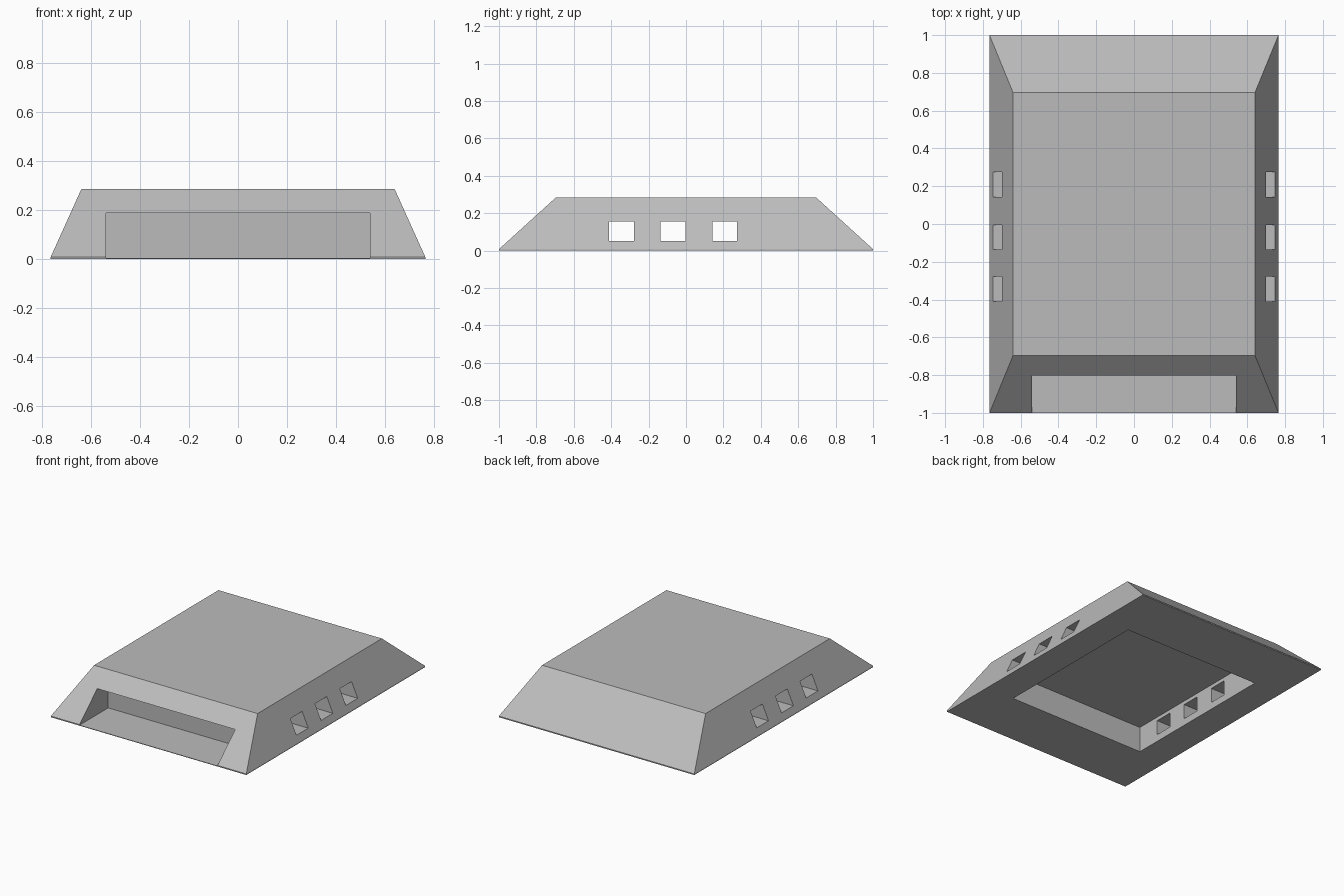
import bpy
import bmesh

if "Cube" in bpy.data.objects:
    bpy.data.objects.remove(bpy.data.objects["Cube"], do_unlink=True)

grey = bpy.data.materials.new("light grey")
grey.use_nodes = True
colour = (0.5, 0.5, 0.5, 1)
grey.diffuse_color = colour
grey.node_tree.nodes["Principled BSDF"].inputs["Base Color"].default_value = colour


def lofted_box(name, rings):
    """Solid through stacked rectangles given as (half x, half y, z)."""
    bm = bmesh.new()
    loops = [[bm.verts.new((sx * hx, sy * hy, z))
              for sx, sy in ((-1, -1), (1, -1), (1, 1), (-1, 1))]
             for hx, hy, z in rings]
    bm.faces.new(loops[0][::-1])
    bm.faces.new(loops[-1])
    for low, high in zip(loops, loops[1:]):
        for i in range(4):
            j = (i + 1) % 4
            bm.faces.new((low[i], low[j], high[j], high[i]))
    mesh = bpy.data.meshes.new(name)
    bm.to_mesh(mesh)
    bm.free()
    mesh.materials.append(grey)
    obj = bpy.data.objects.new(name, mesh)
    bpy.context.collection.objects.link(obj)
    return obj


def cut_box(target, name, x, y, z):
    """Subtract a box given by its (min, max) ranges."""
    cutter = lofted_box(name, [((x[1] - x[0]) / 2, (y[1] - y[0]) / 2, h) for h in z])
    cutter.location = (sum(x) / 2, sum(y) / 2, 0)
    cutter.hide_render = True
    cutter.hide_set(True)
    cutter.display_type = 'WIRE'
    mod = target.modifiers.new(name, 'BOOLEAN')
    mod.operation = 'DIFFERENCE'
    mod.solver = 'EXACT'
    mod.object = cutter
    return cutter


# Sloped body with a thin upright rim at the base
body = lofted_box("body", [(0.765, 1, 0), (0.765, 1, 0.008), (0.64, 0.695, 0.285)])

cutters = [
    # Hollow underside
    cut_box(body, "underside_cutter", (-0.543, 0.543), (-0.587, 0.587), (-0.1, 0.183)),
    # Front recess above a thin floor
    cut_box(body, "front_recess_cutter", (-0.54, 0.54), (-1.1, -0.68), (0.004, 0.187)),
]
# Three windows running through both sides
for i, y in enumerate((-0.345, -0.07, 0.208)):
    cutters.append(cut_box(body, f"window_cutter_{i + 1}", (-1, 1),
                           (y - 0.066, y + 0.066), (0.051, 0.157)))

# Bake the cuts and drop the cutters
bpy.context.view_layer.update()
cut_mesh = bpy.data.meshes.new_from_object(
    body.evaluated_get(bpy.context.evaluated_depsgraph_get()))
body.modifiers.clear()
body.data = cut_mesh
for cutter in cutters:
    bpy.data.objects.remove(cutter, do_unlink=True)
